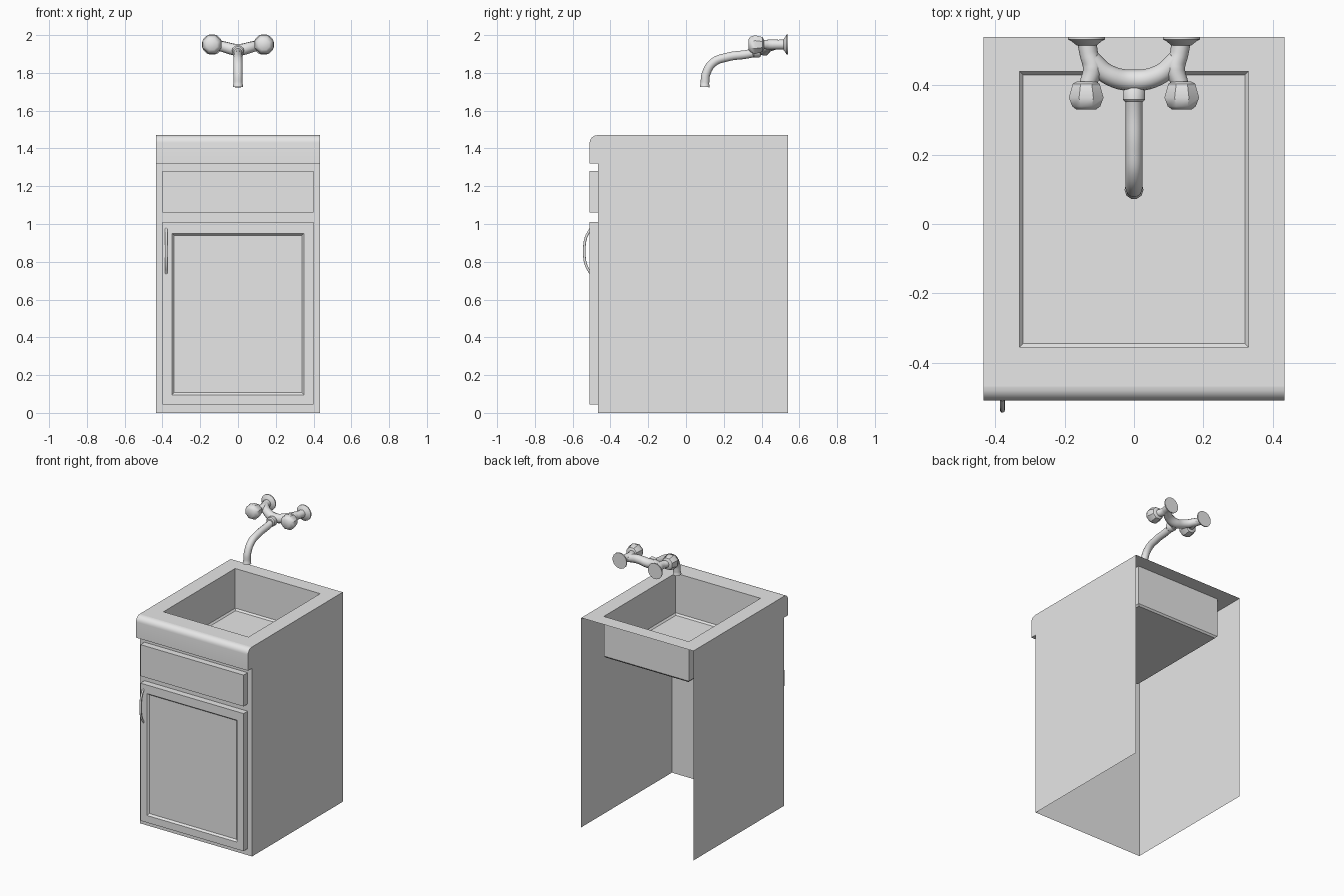
import bpy, bmesh, math
from mathutils import Vector

cube = bpy.data.objects.get("Cube")
if cube:
    bpy.data.objects.remove(cube, do_unlink=True)

grey = bpy.data.materials.new("plain grey")
grey.use_nodes = True
grey.diffuse_color = (0.8, 0.8, 0.8, 1)
grey.node_tree.nodes["Principled BSDF"].inputs["Base Color"].default_value = (0.8, 0.8, 0.8, 1)


def finish(ob, smooth=True):
    """Give the part its material and shading."""
    ob.data.materials.clear()
    ob.data.materials.append(grey)
    if smooth:
        bpy.ops.object.select_all(action='DESELECT')
        ob.select_set(True)
        bpy.context.view_layer.objects.active = ob
        bpy.ops.object.shade_smooth_by_angle(angle=math.radians(40))
    return ob


def from_bmesh(name, bm, smooth=True):
    mesh = bpy.data.meshes.new(name)
    bm.to_mesh(mesh)
    bm.free()
    ob = bpy.data.objects.new(name, mesh)
    bpy.context.collection.objects.link(ob)
    return finish(ob, smooth)


def loft(name, rings, cap_start=False, cap_end=True, smooth=True):
    """Skin a list of closed point rings."""
    bm = bmesh.new()
    rows = [[bm.verts.new(p) for p in ring] for ring in rings]
    for a, b in zip(rows, rows[1:]):
        for i in range(len(a)):
            j = (i + 1) % len(a)
            bm.faces.new((a[i], a[j], b[j], b[i]))
    if cap_start:
        bm.faces.new(rows[0][::-1])
    if cap_end:
        bm.faces.new(rows[-1])
    return from_bmesh(name, bm, smooth)


def flat_rect(x, y0, y1, z):
    return [(-x, y0, z), (x, y0, z), (x, y1, z), (-x, y1, z)]


def front_rect(x, z0, z1, y):
    return [(-x, y, z0), (x, y, z0), (x, y, z1), (-x, y, z1)]


def turned(name, x, z, profile, sides):
    """Turn (y, radius) pairs around an axis running front to back."""
    rings = []
    for y, r in profile:
        angles = [2 * math.pi * (i + 0.5) / sides for i in range(sides)]
        rings.append([(x + r * math.cos(a), y, z + r * math.sin(a)) for a in angles])
    return loft(name, rings, cap_start=True)


def tube(name, points, radius, sides=3):
    """Round tube through points given as (x, y, z, radius scale)."""
    cu = bpy.data.curves.new(name, 'CURVE')
    cu.dimensions = '3D'
    cu.bevel_depth = radius
    cu.bevel_resolution = sides
    cu.resolution_u = 8
    cu.use_fill_caps = True
    sp = cu.splines.new('BEZIER')
    sp.bezier_points.add(len(points) - 1)
    for bp, p in zip(sp.bezier_points, points):
        bp.co = Vector(p[:3])
        bp.radius = p[3]
        bp.handle_left_type = bp.handle_right_type = 'AUTO'
    ob = bpy.data.objects.new(name, cu)
    bpy.context.collection.objects.link(ob)
    bpy.ops.object.select_all(action='DESELECT')
    ob.select_set(True)
    bpy.context.view_layer.objects.active = ob
    bpy.ops.object.convert(target='MESH')
    return finish(bpy.context.view_layer.objects.active)


W, FRONT, LIP, BACK, TOP = 0.435, -0.465, -0.51, 0.54, 1.47
R = 0.04

# Cabinet shell: thin sides and front with rounded counter lip, open back and base
profile = [(FRONT, 0), (FRONT, 1.32), (LIP, 1.32)]
for i in range(7):
    a = math.pi / 2 * i / 6
    profile.append((LIP + R - R * math.cos(a), TOP - R + R * math.sin(a)))
bm = bmesh.new()
right = [bm.verts.new((-W, y, z)) for y, z in profile]
left = [bm.verts.new((W, y, z)) for y, z in profile]
for i in range(len(profile) - 1):
    bm.faces.new((right[i], left[i], left[i + 1], right[i + 1]))
for row, x in ((right, -W), (left, W)):
    back = [bm.verts.new((x, BACK, z)) for z in (TOP, 0)]
    bm.faces.new(row + back if x < 0 else (row + back)[::-1])
from_bmesh("cabinet_shell", bm)

# Countertop with sunken basin
loft("countertop_basin", [
    flat_rect(W, LIP + R, BACK, TOP),
    flat_rect(0.33, -0.355, 0.44, TOP),
    flat_rect(0.33, -0.355, 0.44, 1.192),
    flat_rect(0.32, -0.345, 0.43, 1.18)], smooth=False)

# Drawer front and door with a recessed panel
loft("drawer_front", [front_rect(0.4, 1.06, 1.28, y) for y in (FRONT, LIP)], smooth=False)
loft("door", [
    front_rect(0.4, 0.045, 1.01, FRONT),
    front_rect(0.4, 0.045, 1.01, LIP),
    front_rect(0.35, 0.095, 0.95, LIP),
    front_rect(0.338, 0.107, 0.94, LIP + 0.012)], smooth=False)

# Bowed door handle
tube("door_handle", [(-0.38, -0.505, 0.738, 1), (-0.38, -0.53, 0.785, 1),
                     (-0.38, -0.538, 0.856, 1), (-0.38, -0.53, 0.927, 1),
                     (-0.38, -0.505, 0.975, 1)], 0.007)

# Tap body: curved yoke joining both supply pipes
tube("tap_yoke", [(-0.122, 0.475, 1.95, 0.9), (-0.075, 0.432, 1.938, 1),
                  (0, 0.415, 1.922, 1.1), (0.075, 0.432, 1.938, 1),
                  (0.122, 0.475, 1.95, 0.9)], 0.029)

# Supply pipes, wall flanges and faceted knobs on each side
for side, s in (("right", -1), ("left", 1)):
    tube(side + "_supply_pipe", [(s * 0.137, 0.532, 1.95, 1), (s * 0.13, 0.49, 1.95, 0.95),
                                 (s * 0.12, 0.45, 1.95, 1), (s * 0.135, 0.4, 1.95, 0.85)], 0.028)
    turned(side + "_wall_flange", s * 0.137, 1.95,
           [(0.515, 0.028), (0.528, 0.045), (0.533, 0.055), (BACK, 0.055)], 16)
    turned(side + "_knob", s * 0.138, 1.95,
           [(0.412, 0.028), (0.405, 0.042), (0.365, 0.054), (0.34, 0.044), (0.33, 0.03)], 8)

# Spout collar and swan-neck spout
turned("spout_collar", 0, 1.914,
       [(0.395, 0.028), (0.387, 0.033), (0.36, 0.033), (0.352, 0.026)], 16)
tube("spout", [(0, 0.4, 1.918, 1), (0, 0.33, 1.9, 1), (0, 0.22, 1.884, 1),
               (0, 0.145, 1.855, 1), (0, 0.106, 1.795, 1), (0, 0.1, 1.745, 1),
               (0, 0.099, 1.725, 1.15)], 0.024)
